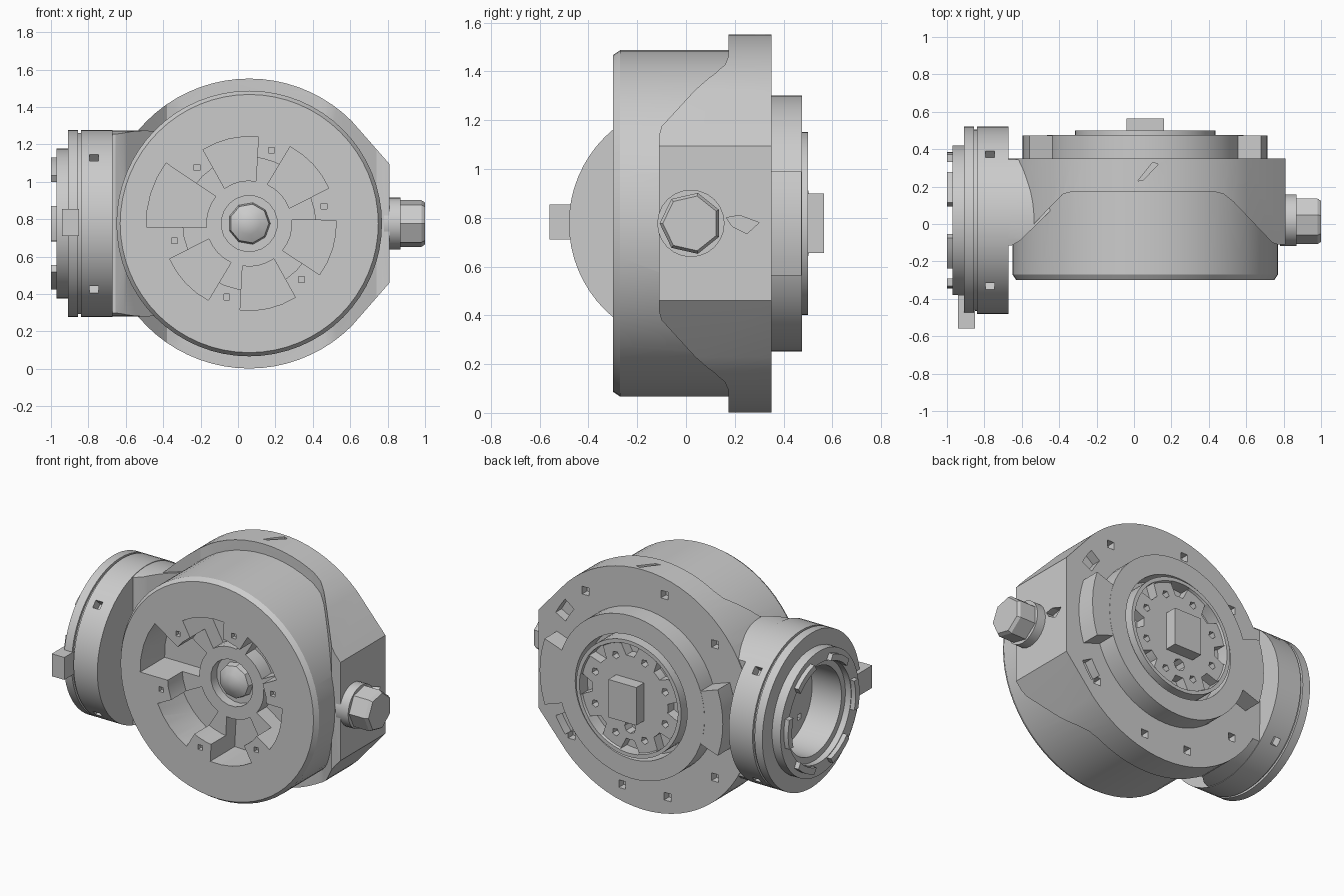
import bpy, bmesh, math
from mathutils import Matrix, Vector

if "Cube" in bpy.data.objects:
    bpy.data.objects.remove(bpy.data.objects["Cube"])

CX, CY, CZ = 0.06, 0.02, 0.777     # main axis (along y) at CX,CZ; side axis (along x) at CY,CZ
PLACE = {'X': lambda t, u, v: (t, u, v), 'Y': lambda t, u, v: (u, t, v), 'Z': lambda t, u, v: (u, v, t)}


def make(name, bm):
    bmesh.ops.remove_doubles(bm, verts=bm.verts, dist=1e-5)
    bmesh.ops.recalc_face_normals(bm, faces=bm.faces)
    me = bpy.data.meshes.new(name)
    bm.to_mesh(me)
    bm.free()
    ob = bpy.data.objects.new(name, me)
    bpy.context.collection.objects.link(ob)
    return ob


def prism(name, pts, axis, a, b):
    """Extrude a 2D outline along an axis from a to b."""
    bm = bmesh.new()
    lo = [bm.verts.new(PLACE[axis](a, *p)) for p in pts]
    hi = [bm.verts.new(PLACE[axis](b, *p)) for p in pts]
    bm.faces.new(lo)
    bm.faces.new(hi)
    for i in range(len(pts)):
        j = (i + 1) % len(pts)
        bm.faces.new((lo[i], lo[j], hi[j], hi[i]))
    return make(name, bm)


def lathe(name, profile, axis, n=64, closed=False, turn=0):
    """Revolve (position, radius) points about the main (Y) or side (X) axis."""
    c = CX if axis == 'Y' else CY
    bm = bmesh.new()
    rows = []
    for t, r in profile:
        angs = [2 * math.pi * k / n + turn for k in range(n)]
        if r == 0:
            rows.append([bm.verts.new(PLACE[axis](t, c, CZ))] * n)
        else:
            rows.append([bm.verts.new(PLACE[axis](t, c + r * math.cos(g), CZ + r * math.sin(g))) for g in angs])
    for i in range(len(rows) if closed else len(rows) - 1):
        A, B = rows[i], rows[(i + 1) % len(rows)]
        for k in range(n):
            q = list(dict.fromkeys((A[k], A[(k + 1) % n], B[(k + 1) % n], B[k])))
            bm.faces.new(q)
    return make(name, bm)


def polar(c, r, deg):
    return (c + r * math.cos(math.radians(deg)), CZ + r * math.sin(math.radians(deg)))


def sector(c, deg, r0, r1, h0, h1, n=4):
    outer = [polar(c, r1, deg - h1 + 2 * h1 * i / n) for i in range(n + 1)]
    inner = [polar(c, r0, deg + h0 - 2 * h0 * i / n) for i in range(n + 1)]
    return outer + inner


def ngon(p, r, n=4, turn=45):
    return [(p[0] + r * math.cos(math.radians(turn + 360 * i / n)),
             p[1] + r * math.sin(math.radians(turn + 360 * i / n))) for i in range(n)]


def rect(a, b, c, d):
    return [(a, c), (b, c), (b, d), (a, d)]


def boolean(ob, others, op):
    for o in others:
        m = ob.modifiers.new(op, 'BOOLEAN')
        m.operation, m.object, m.solver = op, o, 'EXACT'
    dg = bpy.context.evaluated_depsgraph_get()
    me = bpy.data.meshes.new_from_object(ob.evaluated_get(dg))
    ob.modifiers.clear()
    ob.data = me
    for o in others:
        bpy.data.objects.remove(o)


# Flange: round outline with a flat right side, cut by a stepped plan profile
outline = [polar(CX, 0.775, 45 + 270 * i / 54) for i in range(55)] + [(0.81, 0.46), (0.81, 1.095)]
flange = prism("flange", outline, 'Y', -0.3, 0.35)
plan = [(-0.68, -0.11), (-0.63, -0.10), (-0.42, 0.12), (-0.38, 0.16), (-0.32, 0.175), (0.42, 0.175),
        (0.48, 0.16), (0.53, 0.12), (0.74, -0.10), (0.77, -0.11), (0.9, -0.11), (0.9, 0.5), (-0.68, 0.5)]
boolean(flange, [prism("plan_cut", plan, 'Z', -1, 3)], 'INTERSECT')

# Neck: side cylinder trimmed flat at the back and sloped at the front
neck = lathe("neck", [(-0.70, 0), (-0.70, 0.497), (-0.40, 0.497), (-0.40, 0)], 'X')
trim = [(-0.75, -0.12), (-0.655, -0.115), (-0.61, -0.09), (-0.41, 0.105), (-0.41, 0.345), (-0.75, 0.345)]
boolean(neck, [prism("neck_trim", trim, 'Z', -1, 3)], 'INTERSECT')

# Housing drum, merged with the flange and neck
housing = lathe("housing", [(-0.30, 0), (-0.30, 0.69), (-0.27, 0.71), (0.30, 0.71), (0.30, 0)], 'Y')
boolean(housing, [flange, neck], 'UNION')

# Front opening: sunken spoked plate with six deep pockets
cuts = [prism("plate_recess", ngon((CX, CZ), 0.355, 32), 'Y', -0.4, -0.15)]
for i in range(6):
    a = -17 + 60 * i
    outer = 0.55 if i == 3 else 0.465
    cuts.append(prism("pocket", sector(CX, a, 0.23, outer, 22, 19), 'Y', -0.41, -0.05))
    cuts.append(prism("screw_hole", ngon(polar(CX, 0.41, a + 30), 0.022), 'Y', -0.4, -0.27))
cuts.append(prism("hub_recess", ngon((CX, CZ), 0.15, 20), 'Y', -0.42, -0.09))
for a in (52, 103, 140, 178, -140, -105, -77, -40):   # square bolt holes in the back of the flange
    cuts.append(prism("bolt_hole", ngon(polar(CX, 0.67, a), 0.035), 'Y', 0.30, 0.4))
for a in (33, -33):                                 # curved slots beside the right flat
    cuts.append(prism("slot", sector(CX, a, 0.63, 0.71, 5, 5), 'Y', 0.29, 0.4))
cuts.append(prism("top_slot", [(0.02, 0.23), (0.05, 0.235), (0.13, 0.32), (0.10, 0.33)], 'Z', 1.51, 1.7))
cuts.append(prism("side_hole", [(0.165, 0.80), (0.19, 0.765), (0.25, 0.735), (0.30, 0.78), (0.22, 0.81)], 'X', 0.76, 0.9))
boolean(housing, cuts, 'DIFFERENCE')

# Faceted hub inside the front recess
lathe("front_hub", [(-0.08, 0), (-0.08, 0.115), (-0.13, 0.105), (-0.155, 0.06), (-0.17, 0)], 'Y', 9)

# Back collar with two ears
lathe("back_collar", [(0.34, 0.525), (0.475, 0.525), (0.475, 0.40), (0.34, 0.40)], 'Y', closed=True)
for side, a in (("right", 0), ("left", 180)):
    prism(side + "_collar_ear", sector(CX, a, 0.50, 0.655, 19, 19, 6), 'Y', 0.34, 0.474)

# Back disc with a raised rim, notches and bolt holes
disc = lathe("back_disc", [(0.33, 0), (0.33, 0.375), (0.50, 0.375), (0.50, 0.35), (0.485, 0.345), (0.485, 0)], 'Y')
cuts = []
for i in range(8):
    cuts.append(prism("notch", sector(CX, 45 * i, 0.27, 0.352, 6, 11), 'Y', 0.42, 0.6))
    cuts.append(prism("disc_hole", ngon(polar(CX, 0.27, 22.5 + 45 * i), 0.025, 5), 'Y', 0.44, 0.6))
cuts.append(prism("lower_hole", ngon((CX, CZ - 0.19), 0.04, 8), 'Y', 0.42, 0.6))
boolean(disc, cuts, 'DIFFERENCE')

# Square drive tab at the back
prism("drive_tab", rect(-0.04, 0.16, 0.655, 0.90), 'Y', 0.47, 0.565)

# Right plug with collar
lathe("plug_collar", [(0.78, 0), (0.78, 0.138), (0.87, 0.138), (0.87, 0)], 'X', 24)
lathe("plug", [(0.86, 0), (0.86, 0.128), (0.98, 0.128), (1.0, 0.115), (1.0, 0)], 'X', 7, turn=0.45)

# Side ring: stepped and hollow, open to the left
ring = lathe("side_ring", [(-0.67, 0), (-0.67, 0.5), (-0.84, 0.5), (-0.84, 0.485), (-0.855, 0.485), (-0.855, 0.5),
                           (-0.91, 0.5), (-0.91, 0.40), (-0.97, 0.40), (-0.97, 0.32), (-0.93, 0.32),
                           (-0.93, 0.28), (-0.72, 0.28), (-0.72, 0)], 'X')
cuts = []
pivot = Vector((0, CY, CZ))
for i in range(4):                                  # radial holes around the ring
    h = prism("radial_hole", ngon((-0.77, CY), 0.035), 'Z', CZ + 0.44, CZ + 0.6)
    spin = Matrix.Rotation(math.radians(45 + 90 * i), 4, 'X')
    h.data.transform(Matrix.Translation(pivot) @ spin @ Matrix.Translation(-pivot))
    cuts.append(h)
for i in range(4):                                  # holes in the ring floor
    cuts.append(prism("floor_hole", ngon(polar(CY, 0.21, 45 + 90 * i), 0.025), 'X', -0.8, -0.69))
boolean(ring, cuts, 'DIFFERENCE')

# Raised teeth on the ring face and the locating tab
for i in range(6):
    prism("ring_tooth", sector(CY, 60 * i, 0.325, 0.365, 17, 15), 'X', -1.0, -0.96)
prism("ring_tab", rect(-0.56, -0.38, 0.71, 0.855), 'X', -0.94, -0.85)

# Smooth the round walls, keep the edges crisp
for ob in bpy.context.collection.objects:
    ob.data.shade_smooth()
    ob.data.set_sharp_from_angle(angle=math.radians(25))
